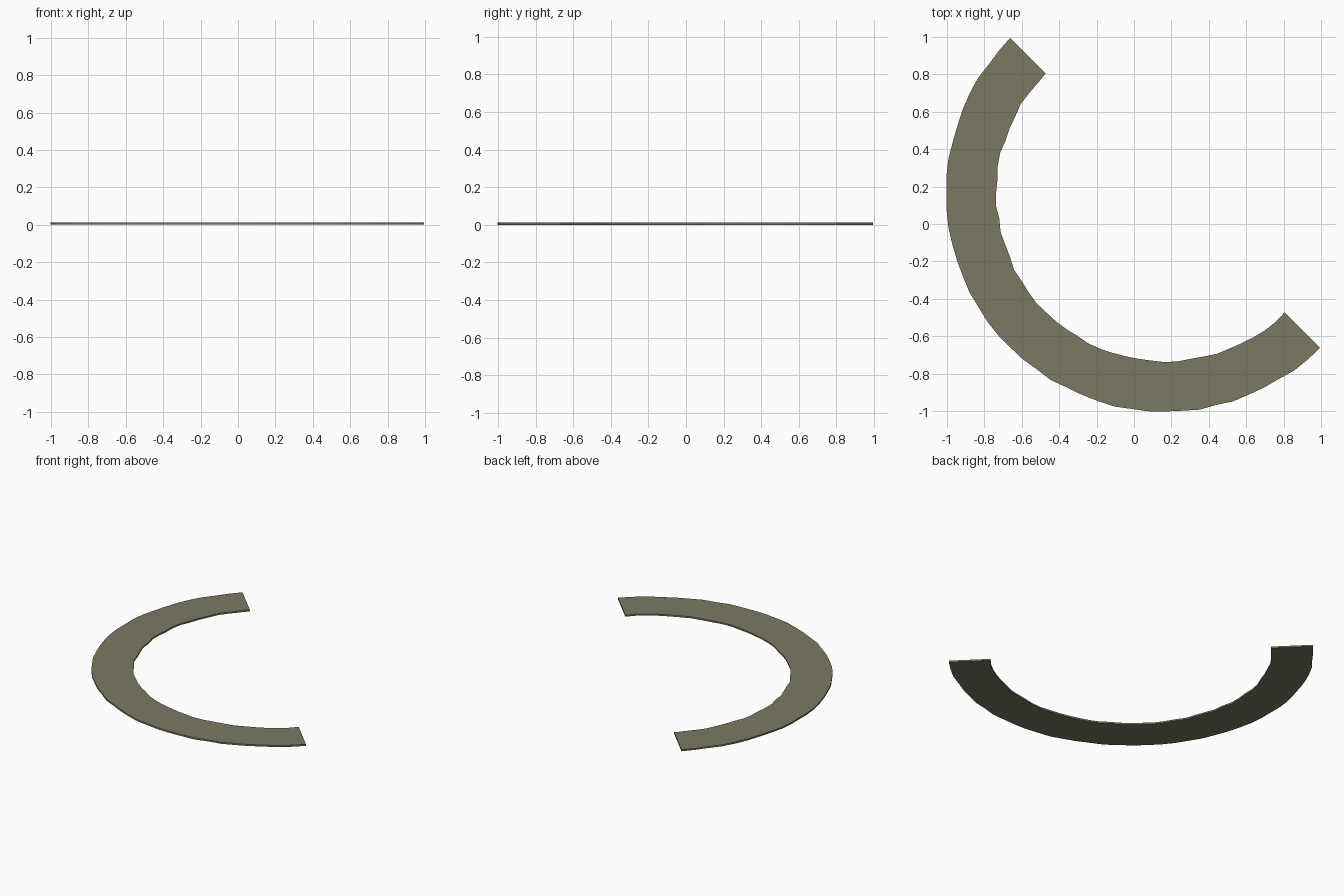
import bpy, bmesh, math, random

if "Cube" in bpy.data.objects:
    bpy.data.objects.remove(bpy.data.objects["Cube"])

random.seed(4)
CENTRE = 0.167          # arc centre lies on the x = y diagonal
R_OUT, R_IN = 1.172, 0.903
HEIGHT = 0.011
STEPS = 40

mat = bpy.data.materials.new("olive grey stone")
mat.diffuse_color = (0.20, 0.19, 0.122, 1)
mat.use_nodes = True
mat.node_tree.nodes["Principled BSDF"].inputs["Base Color"].default_value = mat.diffuse_color


def point(bm, radius, angle, z):
    return bm.verts.new((CENTRE + radius * math.cos(angle),
                         CENTRE + radius * math.sin(angle), z))


# Half-ring strip with slightly uneven inner and outer edges
bm = bmesh.new()
rows = []
for i in range(STEPS + 1):
    a = math.radians(135 + 180 * i / STEPS)
    wobble = 0 if i in (0, STEPS) else 0.006
    ro = R_OUT + random.uniform(-wobble, wobble * 0.5)
    ri = R_IN + random.uniform(-wobble, wobble)
    rows.append([point(bm, ro, a, 0), point(bm, ri, a, 0),
                 point(bm, ri, a, HEIGHT), point(bm, ro, a, HEIGHT)])
for p, q in zip(rows, rows[1:]):
    for k in range(4):
        n = (k + 1) % 4
        bm.faces.new((p[k], p[n], q[n], q[k]))
# Square cut ends
bm.faces.new(rows[0])
bm.faces.new(rows[-1])
bmesh.ops.recalc_face_normals(bm, faces=bm.faces)

mesh = bpy.data.meshes.new("curved_path")
bm.to_mesh(mesh)
bm.free()
mesh.materials.append(mat)
bpy.context.collection.objects.link(bpy.data.objects.new("curved_path", mesh))
